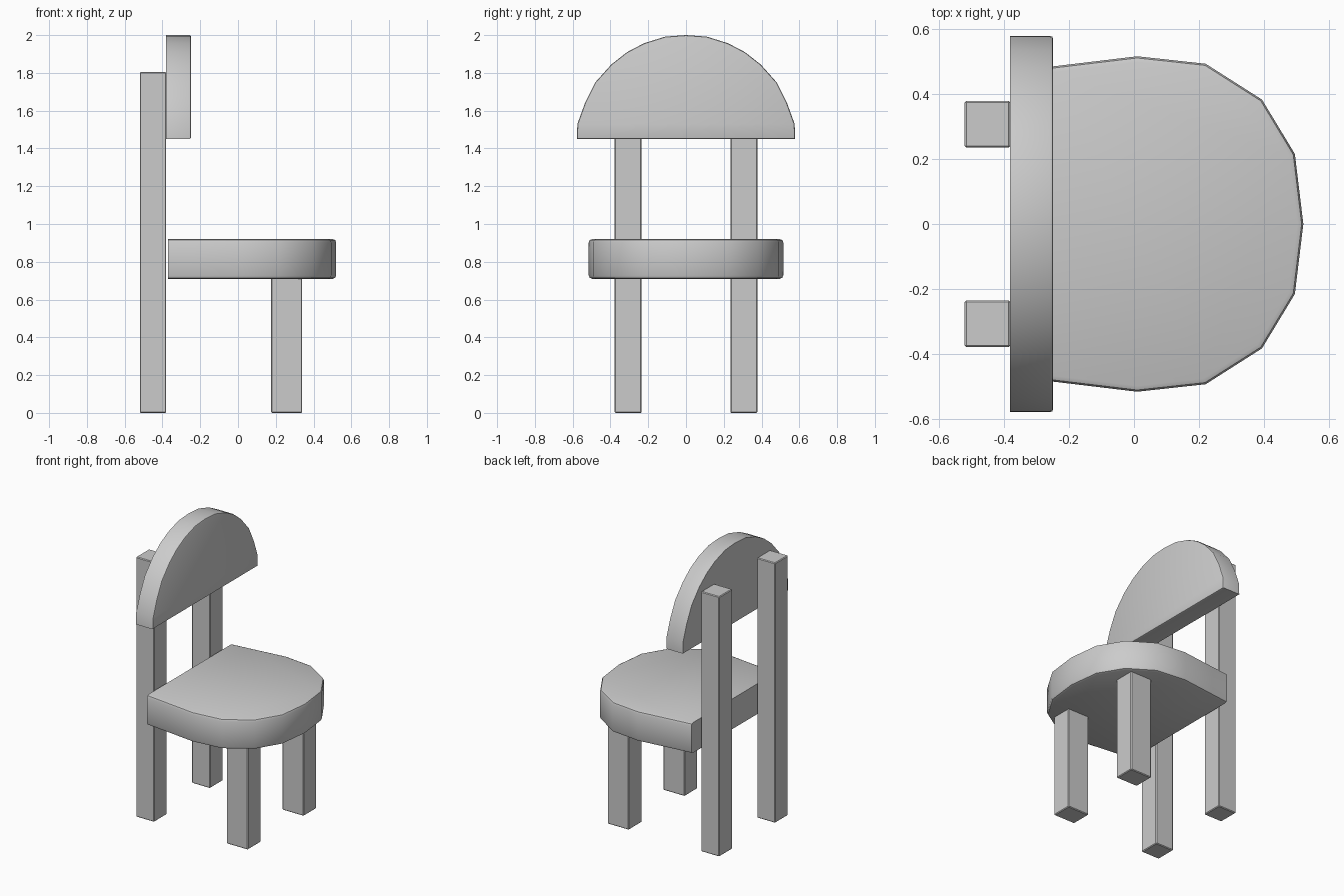
import bpy, bmesh
from math import radians

cube = bpy.data.objects.get("Cube")
if cube:
    bpy.data.objects.remove(cube)

grey = bpy.data.materials.new("light_grey")
grey.use_nodes = True
colour = (0.6, 0.6, 0.6, 1)
grey.diffuse_color = colour
grey.node_tree.nodes["Principled BSDF"].inputs["Base Color"].default_value = colour


def extrude_outline(name, points, depth, bevel, segments=1, angle=40, pick=None):
    """Extrude a closed 3D outline along depth and soften the picked edges."""
    bm = bmesh.new()
    face = bm.faces.new([bm.verts.new(p) for p in points])
    top = bmesh.ops.extrude_face_region(bm, geom=[face])["geom"]
    bmesh.ops.translate(bm, vec=depth, verts=[g for g in top if isinstance(g, bmesh.types.BMVert)])
    bmesh.ops.recalc_face_normals(bm, faces=bm.faces)
    edges = [e for e in bm.edges if e.calc_face_angle(0) > radians(60) and (not pick or pick(e))]
    bmesh.ops.bevel(bm, geom=edges, offset=bevel, segments=segments, profile=0.5, affect="EDGES")
    mesh = bpy.data.meshes.new(name)
    bm.to_mesh(mesh)
    bm.free()
    mesh.materials.append(grey)
    obj = bpy.data.objects.new(name, mesh)
    bpy.context.collection.objects.link(obj)
    bpy.ops.object.select_all(action="DESELECT")
    obj.select_set(True)
    bpy.context.view_layer.objects.active = obj
    bpy.ops.object.shade_smooth_by_angle(angle=radians(angle))
    return obj


def leg(name, x0, x1, side, height):
    y0, y1 = side * 0.235, side * 0.378
    base = [(x0, y0, 0), (x1, y0, 0), (x1, y1, 0), (x0, y1, 0)]
    extrude_outline(name, base, (0, 0, height), 0.005, angle=20)


def mirrored(half):
    """Complete a half outline, whose last point lies on the centre line."""
    return half + [(-a, b) for a, b in reversed(half[:-1])]


# Tall rear posts and short front legs
for side, label in ((1, "left"), (-1, "right")):
    leg(label + "_rear_post", -0.52, -0.38, side, 1.805)
    leg(label + "_front_leg", 0.175, 0.34, side, 0.72)

# Rounded seat with a straight rear edge
seat_half = [(0.47, -0.37), (0.485, -0.24), (0.515, 0.01), (0.492, 0.22),
             (0.382, 0.393), (0.215, 0.494), (0, 0.52)]
seat = extrude_outline("seat", [(x, y, 0.71) for y, x in mirrored(seat_half)], (0, 0, 0.21),
                       0.018, 2, pick=lambda e: abs(e.verts[0].co.z - e.verts[1].co.z) < 0.01
                       and max(v.co.x for v in e.verts) > -0.36)

# Half-round backrest in front of the posts
back_half = [(0.578, 1.45), (0.575, 1.53), (0.535, 1.64), (0.48, 1.75), (0.395, 1.845),
             (0.312, 1.91), (0.222, 1.957), (0.11, 1.992), (0, 2)]
extrude_outline("backrest", [(-0.38, y, z) for y, z in mirrored(back_half)], (0.132, 0, 0),
                0.01, 2, pick=lambda e: min(v.co.x for v in e.verts) > -0.3)
